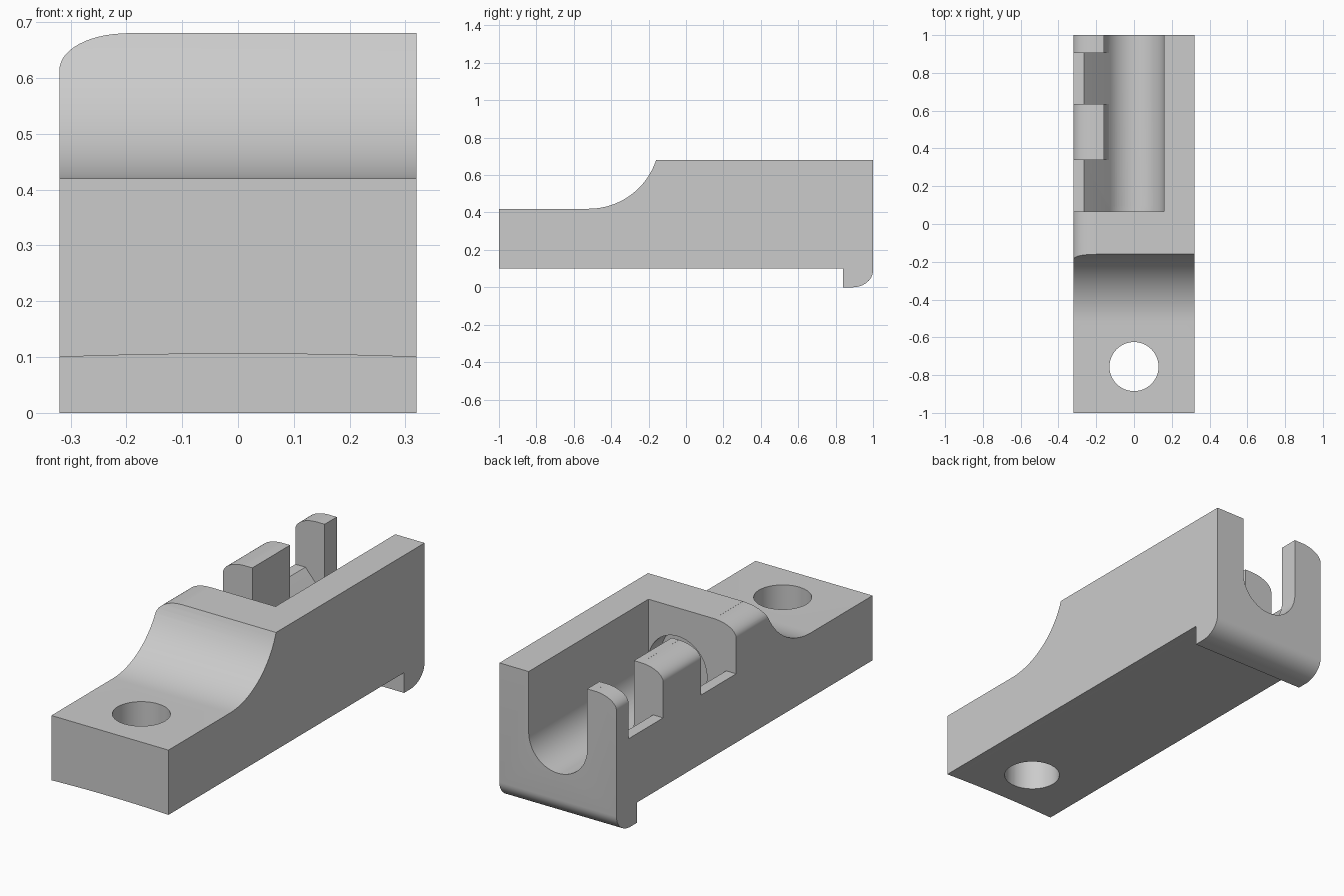
import bpy, bmesh
from math import sin, cos, pi, asin, radians

if "Cube" in bpy.data.objects:
    bpy.data.objects.remove(bpy.data.objects["Cube"], do_unlink=True)

grey = bpy.data.materials.new("plain grey")
grey.use_nodes = True
colour = (0.6, 0.6, 0.6, 1)
grey.diffuse_color = colour
grey.node_tree.nodes["Principled BSDF"].inputs["Base Color"].default_value = colour


def arc(cu, cv, ru, rv, start, end, n):
    """Points on an elliptical arc, angles in radians."""
    angles = [start + (end - start) * i / n for i in range(n + 1)]
    return [(cu + ru * cos(a), cv + rv * sin(a)) for a in angles]


def prism(name, points, axis, low, high):
    """Extrude a 2D profile along one axis."""
    place = {"x": lambda u, v, w: (w, u, v),
             "y": lambda u, v, w: (u, w, v),
             "z": lambda u, v, w: (u, v, w)}[axis]
    bm = bmesh.new()
    a = [bm.verts.new(place(u, v, low)) for u, v in points]
    b = [bm.verts.new(place(u, v, high)) for u, v in points]
    bm.faces.new(a)
    bm.faces.new(b[::-1])
    n = len(points)
    for i in range(n):
        j = (i + 1) % n
        bm.faces.new((a[i], b[i], b[j], a[j]))
    bmesh.ops.recalc_face_normals(bm, faces=bm.faces)
    mesh = bpy.data.meshes.new(name)
    bm.to_mesh(mesh)
    bm.free()
    mesh.materials.append(grey)
    obj = bpy.data.objects.new(name, mesh)
    bpy.context.collection.objects.link(obj)
    return obj


def cut(body, *args):
    """Subtract a prism from the body."""
    cutter = prism(*args)
    cutter.hide_render = True
    bpy.context.view_layer.objects.active = body
    mod = body.modifiers.new("cut", "BOOLEAN")
    mod.operation = "DIFFERENCE"
    mod.solver = "EXACT"
    mod.object = cutter
    bpy.ops.object.modifier_apply(modifier=mod.name)
    bpy.data.objects.remove(cutter, do_unlink=True)


# Side profile: low mounting foot, swept shoulder, tall body, hooked lug
R = 0.379
shoulder = arc(-0.52, 0.42 + R, R, R, -pi / 2, -pi / 2 + asin(0.36 / R), 20)
lug = arc(0.89, 0.09, 0.11, 0.09, 0, -pi / 2, 12)
side = [(-1, 0.1), (-1, 0.42)] + shoulder + [(1, 0.68)] + lug + [(0.84, 0), (0.84, 0.1)]
body = prism("bracket_body", side, "x", -0.32, 0.32)

# Slightly hollow underside
hollow = [(x, 0.1 + 0.006 * (1 - (x / 0.32) ** 2))
          for x in [-0.33 + 0.66 * i / 16 for i in range(17)]]
cut(body, "underside_cutter", hollow + [(0.33, 0.05), (-0.33, 0.05)], "y", -1.1, 0.84)

# Rounded upper edge on the notched side
edge = arc(-0.2, 0.615, 0.12, 0.065, pi, pi / 2, 14)
cut(body, "edge_cutter", [(-0.4, 0.615)] + edge + [(-0.2, 0.75), (-0.4, 0.75)], "y", -0.4, 1.1)

# Round-bottomed channel, open at the back
channel = arc(0, 0.38, 0.16, 0.16, -pi, 0, 32) + [(0.16, 0.8), (-0.16, 0.8)]
cut(body, "channel_cutter", channel, "y", 0.065, 1.1)

# Shallow blind bore in the channel's end wall
cut(body, "bore_cutter", arc(0, 0.38, 0.16, 0.16, -pi, pi, 64)[:-1], "y", -0.035, 0.1)

# Two notches with a flat sill and a ramp into the channel
notch = [(-0.4, 0.44), (-0.265, 0.44), (-0.12, 0.276), (0, 0.38), (0, 0.8), (-0.4, 0.8)]
for low, high in ((0.065, 0.34), (0.635, 0.905)):
    cut(body, "notch_cutter", notch, "y", low, high)

# Mounting hole through the foot
cut(body, "hole_cutter", arc(0, -0.755, 0.13, 0.13, 0, 2 * pi, 48)[:-1], "z", 0, 0.6)

# Smooth curved faces, keep crisp edges
bpy.ops.object.select_all(action="DESELECT")
body.select_set(True)
bpy.context.view_layer.objects.active = body
bpy.ops.object.shade_smooth_by_angle(angle=radians(25))
